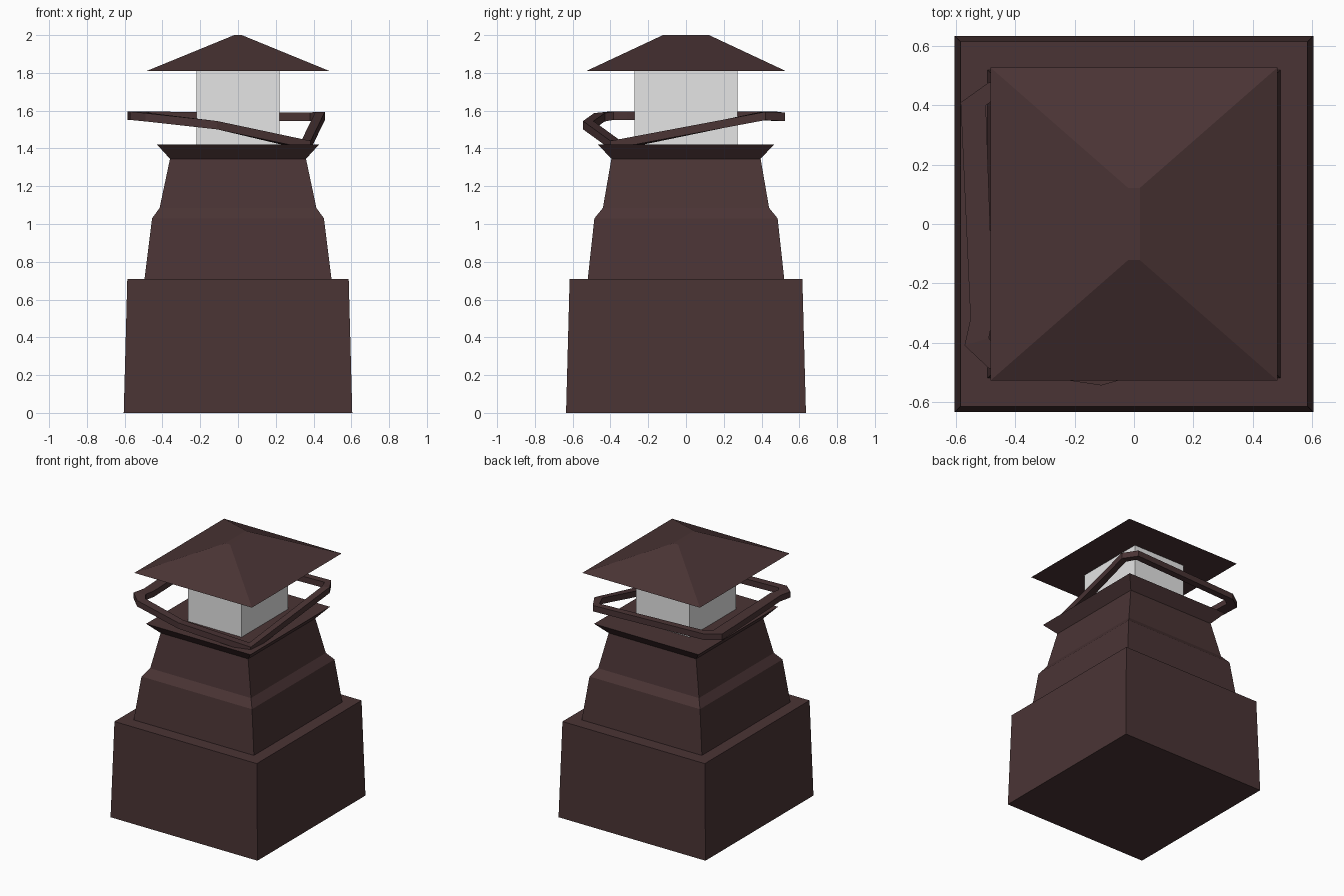
import bpy, bmesh

if "Cube" in bpy.data.objects:
    bpy.data.objects.remove(bpy.data.objects["Cube"])


def make_material(name, rgb):
    m = bpy.data.materials.new(name)
    m.diffuse_color = (*rgb, 1)
    m.use_nodes = True
    m.node_tree.nodes["Principled BSDF"].inputs["Base Color"].default_value = m.diffuse_color
    return m


brown = make_material("dark_brown", (0.068, 0.034, 0.035))
pale = make_material("pale_grey", (0.78, 0.78, 0.78))


def add_object(name, bm, mat):
    bmesh.ops.recalc_face_normals(bm, faces=bm.faces)
    me = bpy.data.meshes.new(name)
    bm.to_mesh(me)
    bm.free()
    me.materials.append(mat)
    ob = bpy.data.objects.new(name, me)
    bpy.context.collection.objects.link(ob)


def bridge(bm, a, b):
    n = len(a)
    for i in range(n):
        j = (i + 1) % n
        bm.faces.new((a[i], a[j], b[j], b[i]))


def rect_stack(name, levels, mat):
    """Loft of rectangles given as (half x, half y, z)."""
    bm = bmesh.new()
    loops = [[bm.verts.new((sx * x, sy * y, z))
              for sx, sy in ((-1, -1), (1, -1), (1, 1), (-1, 1))]
             for x, y, z in levels]
    for a, b in zip(loops, loops[1:]):
        bridge(bm, a, b)
    bm.faces.new(loops[0])
    bm.faces.new(loops[-1])
    add_object(name, bm, mat)


# Tower body
rect_stack("base_block", [(0.605, 0.635, 0), (0.586, 0.616, 0.71)], brown)
rect_stack("tower_shaft", [(0.495, 0.52, 0.71), (0.455, 0.485, 1.03),
                           (0.415, 0.44, 1.085), (0.36, 0.395, 1.345)], brown)
rect_stack("flared_deck", [(0.36, 0.395, 1.345), (0.43, 0.467, 1.422)], brown)

# Lantern room and hipped roof
rect_stack("lantern_room", [(0.22, 0.272, 1.42), (0.22, 0.272, 1.812)], pale)
rect_stack("hipped_roof", [(0.484, 0.528, 1.81), (0.02, 0.122, 2.0)], brown)

# Tilted rail: outer x, outer y, inner x, inner y, middle z
rail = [(0.385, -0.40, 0.335, -0.345, 1.418),
        (-0.11, -0.545, -0.11, -0.49, 1.523),
        (-0.49, -0.487, -0.46, -0.43, 1.565),
        (-0.572, -0.41, -0.49, -0.385, 1.573),
        (-0.552, -0.32, -0.475, -0.31, 1.573),
        (-0.585, 0.41, -0.50, 0.40, 1.573),
        (-0.49, 0.478, -0.46, 0.43, 1.573),
        (0.40, 0.525, 0.38, 0.475, 1.567),
        (0.46, 0.42, 0.41, 0.40, 1.572)]
bm = bmesh.new()
h = 0.022
rings = [[bm.verts.new((p[k], p[k + 1], p[4] + s * h)) for p in rail]
         for k, s in ((0, -1), (0, 1), (2, 1), (2, -1))]
for i in range(4):
    bridge(bm, rings[i], rings[(i + 1) % 4])
add_object("tilted_rail", bm, brown)
